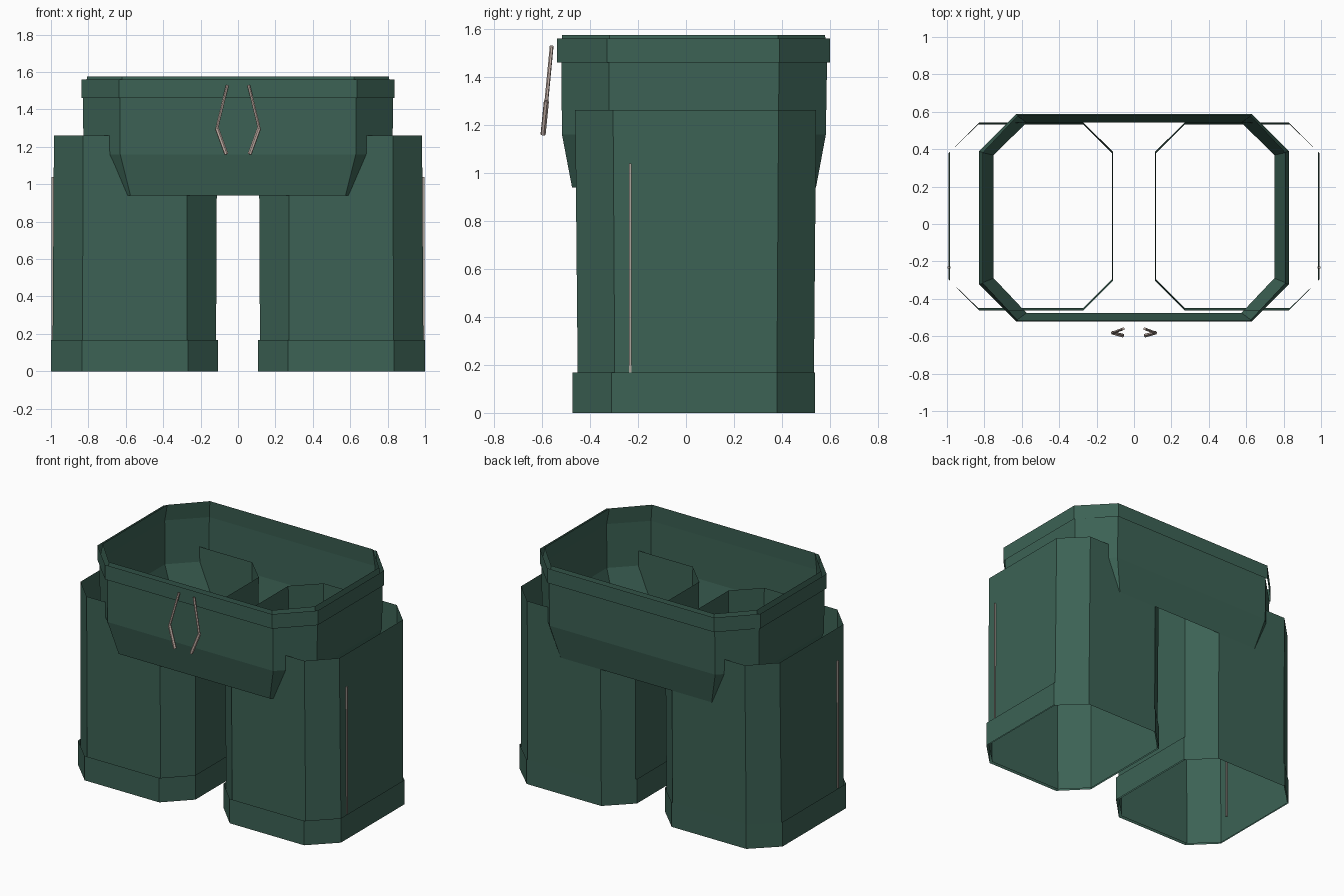
import bpy
from mathutils import Vector

if "Cube" in bpy.data.objects:
    bpy.data.objects.remove(bpy.data.objects["Cube"])


def material(name, rgb):
    m = bpy.data.materials.new(name)
    m.diffuse_color = (*rgb, 1)
    m.use_nodes = True
    m.node_tree.nodes["Principled BSDF"].inputs["Base Color"].default_value = m.diffuse_color
    return m


GREEN = material("dark green cloth", (0.045, 0.122, 0.09))
STRING = material("pale drawstring", (0.55, 0.44, 0.39))
TRIM = material("grey side trim", (0.42, 0.37, 0.33))


def add_object(name, verts, faces, mat):
    me = bpy.data.meshes.new(name)
    me.from_pydata(verts, [], faces)
    me.materials.append(mat)
    ob = bpy.data.objects.new(name, me)
    bpy.context.collection.objects.link(ob)
    return ob


def octagon(z, xs, ys):
    """Chamfered rectangle from four x and four y stops, counter-clockwise."""
    a, b, c, d = xs
    e, f, g, h = ys
    return [(x, y, z) for x, y in ((b, e), (c, e), (d, f), (d, g),
                                   (c, h), (b, h), (a, g), (a, f))]


def sleeve(name, rings, mat=GREEN):
    """Open cloth tube through a stack of octagons."""
    verts = [p for r in rings for p in octagon(*r)]
    faces = [(k * 8 + i, k * 8 + (i + 1) % 8, k * 8 + 8 + (i + 1) % 8, k * 8 + 8 + i)
             for k in range(len(rings) - 1) for i in range(8)]
    return add_object(name, verts, faces, mat)


def box(name, lo, hi, mat):
    verts = [(x, y, z) for z in (lo[2], hi[2]) for y in (lo[1], hi[1]) for x in (lo[0], hi[0])]
    faces = [(0, 2, 3, 1), (4, 5, 7, 6), (0, 1, 5, 4),
             (2, 6, 7, 3), (0, 4, 6, 2), (1, 3, 7, 5)]
    return add_object(name, verts, faces, mat)


def rod(name, a, b, radius, mat, sides=6):
    """Capped prism between two points."""
    a, b = Vector(a), Vector(b)
    bpy.ops.mesh.primitive_cylinder_add(vertices=sides, radius=radius, depth=(b - a).length,
                                        location=(a + b) / 2,
                                        rotation=(b - a).to_track_quat('Z', 'Y').to_euler())
    ob = bpy.context.object
    ob.name = name
    ob.data.materials.append(mat)
    return ob


def sym(outer, inner):
    return (-outer, -inner, inner, outer)


# Hips: tapered below, leaning in slightly at the waist opening
sleeve("hips", [
    (0.94, sym(0.75, 0.575), (-0.475, -0.29, 0.368, 0.542)),
    (1.16, sym(0.826, 0.63), (-0.517, -0.32, 0.385, 0.583)),
    (1.46, sym(0.829, 0.63), (-0.52, -0.322, 0.388, 0.588)),
    (1.575, sym(0.806, 0.62), (-0.516, -0.318, 0.383, 0.58)),
])

# Waistband
sleeve("waistband", [(z, sym(0.838, 0.635), (-0.537, -0.33, 0.39, 0.6)) for z in (1.46, 1.56)])

for side, s in (("left", -1), ("right", 1)):
    def xs(*stops):
        return sorted(s * v for v in stops)

    # Trouser leg, cuff and side trim
    sleeve(side + "_leg", [
        (0.0, xs(0.118, 0.272, 0.832, 0.992), (-0.45, -0.296, 0.378, 0.532)),
        (1.262, xs(0.112, 0.272, 0.828, 0.984), (-0.462, -0.304, 0.386, 0.543)),
    ])
    sleeve(side + "_cuff", [
        (z, xs(0.107, 0.268, 0.835, 1.0), (-0.473, -0.31, 0.38, 0.538)) for z in (0.0, 0.168)])
    x0, x1 = xs(0.98, 0.997)
    box(side + "_side_trim", (x0, -0.238, 0.168), (x1, -0.228, 1.04), TRIM)

    # Drawstring: thin twisted upper part, thicker loose end
    top, bend, tip = (s * 0.057, -0.56, 1.53), (s * 0.113, -0.582, 1.30), (s * 0.062, -0.596, 1.16)
    rod(side + "_drawstring_upper", top, bend, 0.008, STRING)
    rod(side + "_drawstring_end", bend, tip, 0.011, STRING)
